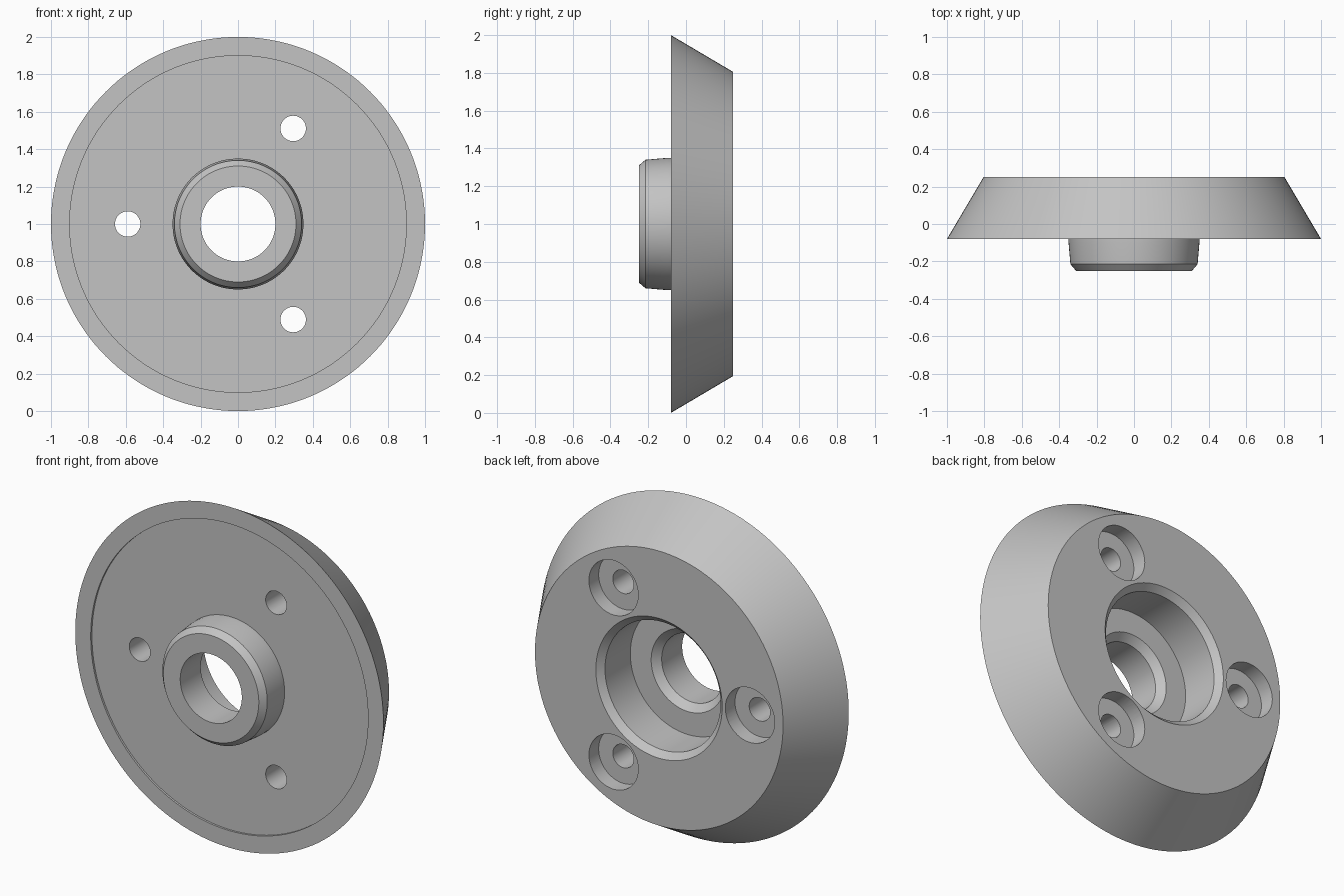
import bpy, bmesh, math
from mathutils import Matrix, Vector

cube = bpy.data.objects.get("Cube")
if cube:
    bpy.data.objects.remove(cube, do_unlink=True)

grey = bpy.data.materials.new("plain grey")
grey.use_nodes = True
colour = (0.55, 0.55, 0.55, 1)
grey.diffuse_color = colour
grey.node_tree.nodes["Principled BSDF"].inputs["Base Color"].default_value = colour

AXIS = Vector((0, 0, 1))      # centre of the disc, which turns about y
SEGMENTS = 144


def add_object(name, bm):
    bmesh.ops.recalc_face_normals(bm, faces=bm.faces[:])
    mesh = bpy.data.meshes.new(name)
    bm.to_mesh(mesh)
    bm.free()
    mesh.materials.append(grey)
    obj = bpy.data.objects.new(name, mesh)
    bpy.context.collection.objects.link(obj)
    return obj


def lathe(name, profile):
    """Turn a closed (radius, y) profile about the disc axis."""
    bm = bmesh.new()
    verts = [bm.verts.new((r, y, AXIS.z)) for r, y in profile]
    edges = [bm.edges.new((v, verts[i - 1])) for i, v in enumerate(verts)]
    bmesh.ops.spin(bm, geom=verts + edges, cent=AXIS, axis=(0, 1, 0),
                   angle=math.tau, steps=SEGMENTS, use_merge=True)
    bmesh.ops.remove_doubles(bm, verts=bm.verts[:], dist=1e-5)
    return add_object(name, bm)


def rod(name, x, z, radius, y0, y1):
    """Cylinder lying along y."""
    bm = bmesh.new()
    place = Matrix.Translation((x, (y0 + y1) / 2, z)) @ Matrix.Rotation(math.pi / 2, 4, "X")
    bmesh.ops.create_cone(bm, cap_ends=True, segments=48, radius1=radius,
                          radius2=radius, depth=y1 - y0, matrix=place)
    obj = add_object(name, bm)
    obj.hide_render = True
    return obj


# Tapered disc with front hub, shallow front recess and stepped rear bore
disc = lathe("flanged_disc", [
    (0.20, -0.25), (0.31, -0.25), (0.34, -0.215), (0.35, -0.10), (0.35, -0.068),
    (0.90, -0.068), (0.90, -0.08), (1.00, -0.08), (0.805, 0.25),
    (0.41, 0.25), (0.375, 0.215), (0.375, -0.02), (0.24, -0.02), (0.20, -0.06),
])

# Three counterbored bolt holes
cutters = []
for i in range(3):
    angle = math.pi / 3 + i * math.tau / 3
    x, z = 0.59 * math.cos(angle), 1 + 0.59 * math.sin(angle)
    cutters.append(rod("bolt_hole_cutter", x, z, 0.068, -0.4, 0.4))
    cutters.append(rod("counterbore_cutter", x, z, 0.16, 0.16, 0.4))

bpy.context.view_layer.objects.active = disc
for cutter in cutters:
    mod = disc.modifiers.new("hole", "BOOLEAN")
    mod.operation = "DIFFERENCE"
    mod.solver = "EXACT"
    mod.object = cutter
    bpy.ops.object.modifier_apply(modifier=mod.name)
    bpy.data.objects.remove(cutter, do_unlink=True)

# Smooth round walls, sharp rims
for other in bpy.context.selected_objects:
    other.select_set(False)
disc.select_set(True)
bpy.ops.object.shade_smooth_by_angle(angle=math.radians(25))
